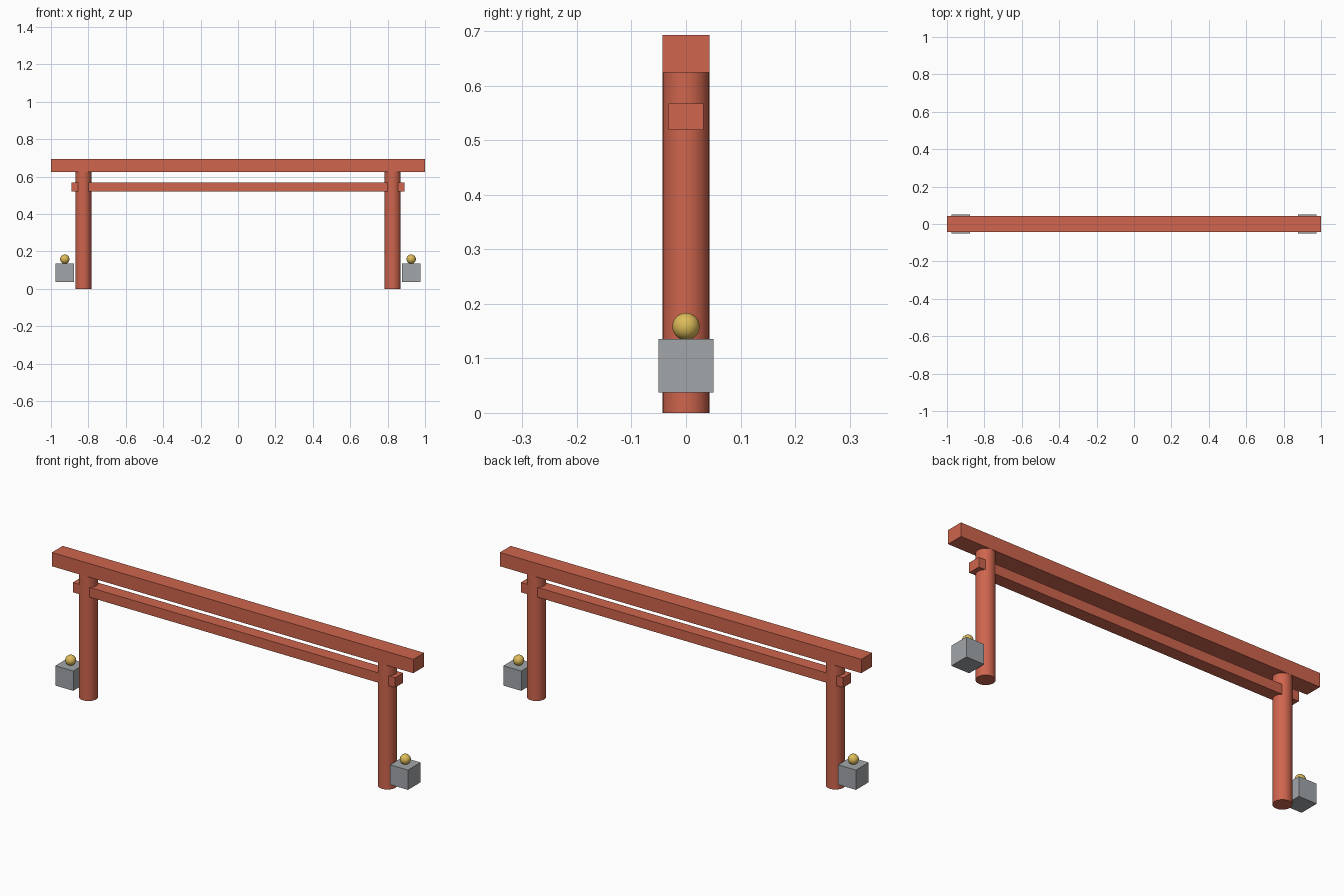
import bpy, math

if "Cube" in bpy.data.objects:
    bpy.data.objects.remove(bpy.data.objects["Cube"])


def material(name, rgb):
    m = bpy.data.materials.new(name)
    m.diffuse_color = (*rgb, 1)
    m.use_nodes = True
    m.node_tree.nodes["Principled BSDF"].inputs["Base Color"].default_value = m.diffuse_color
    return m


RED = material("red_paint", (0.62, 0.13, 0.075))
GOLD = material("gold", (0.72, 0.5, 0.1))
GREY = material("stone_grey", (0.36, 0.38, 0.40))


def finish(name, mat):
    ob = bpy.context.object
    ob.name = name
    ob.data.materials.append(mat)
    return ob


def box(name, center, size, mat):
    bpy.ops.mesh.primitive_cube_add(size=1, location=center)
    ob = finish(name, mat)
    ob.scale = size
    bpy.ops.object.transform_apply(location=False, rotation=False, scale=True)
    return ob


# horizontal beams
box("top_beam", (0, 0, 0.659), (2, 0.086, 0.069), RED)
box("lower_beam", (0, 0, 0.5435), (1.783, 0.064, 0.049), RED)

for side, s in (("left", -1), ("right", 1)):
    # round post
    bpy.ops.mesh.primitive_cylinder_add(vertices=32, radius=0.043, depth=0.625,
                                        location=(s * 0.827, 0, 0.3125))
    finish(side + "_post", RED)
    bpy.ops.object.shade_smooth_by_angle(angle=math.radians(30))
    # stone block with a gold ball on top
    box(side + "_block", (s * 0.926, 0, 0.0865), (0.099, 0.1, 0.099), GREY)
    bpy.ops.mesh.primitive_uv_sphere_add(segments=32, ring_count=16, radius=0.025,
                                         location=(s * 0.926, 0, 0.1585))
    finish(side + "_ball", GOLD)
    bpy.ops.object.shade_smooth()
